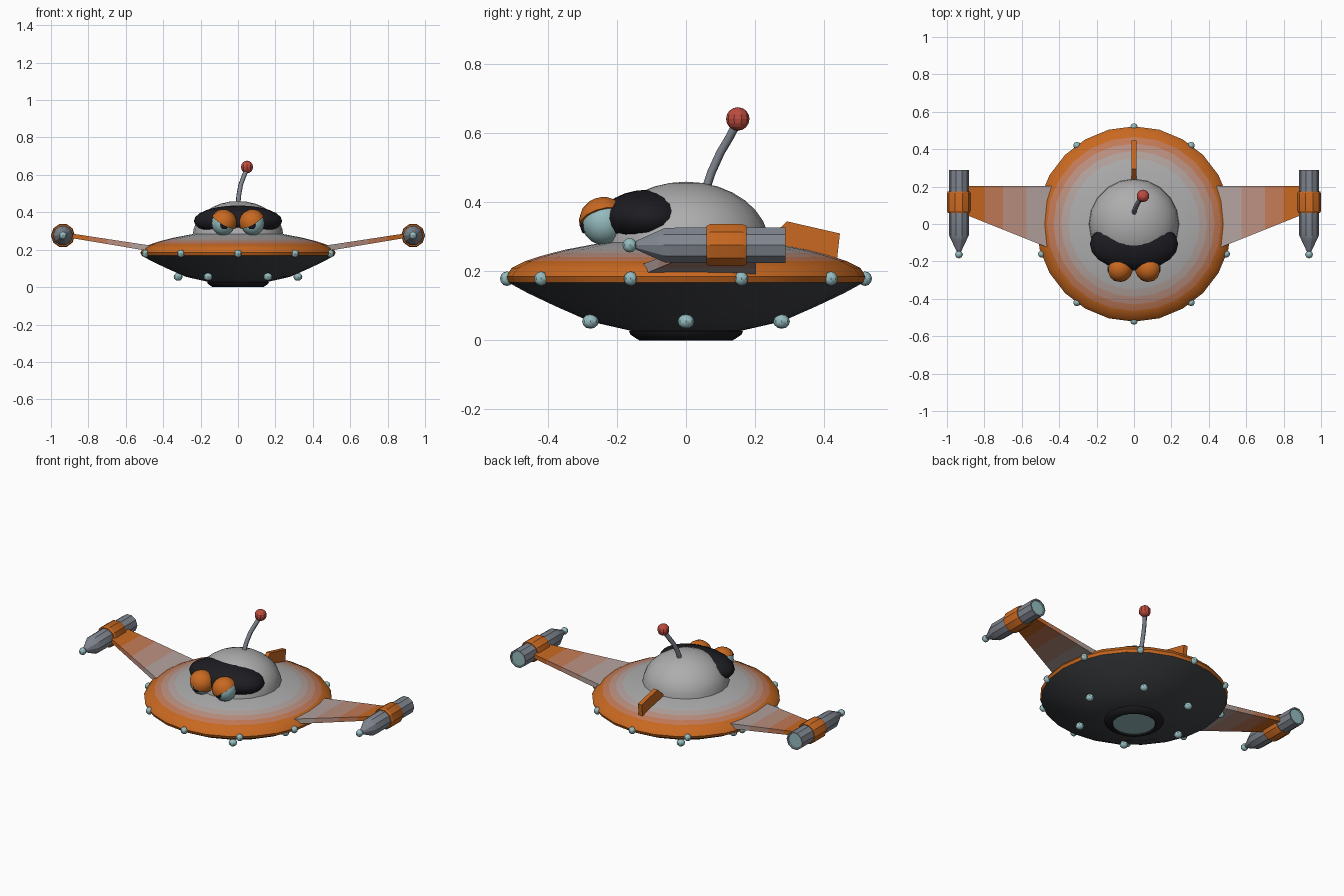
import bpy, bmesh, math
from mathutils import Vector, Matrix

if "Cube" in bpy.data.objects:
    bpy.data.objects.remove(bpy.data.objects["Cube"])

def mat(name, c):
    m = bpy.data.materials.new(name)
    m.diffuse_color = (*c, 1)
    m.use_nodes = True
    m.node_tree.nodes["Principled BSDF"].inputs["Base Color"].default_value = m.diffuse_color
    return m

ORANGE_RGB, SILVER_RGB = Vector((.58, .14, .015)), Vector((.42, .42, .42))
def blend(t):
    return mat("blend_%d" % (t * 100), ORANGE_RGB.lerp(SILVER_RGB, t))

ORANGE, SILVER = mat("orange", ORANGE_RGB), mat("silver", SILVER_RGB)
MIX1, MIX2, MIX3 = blend(.2), blend(.5), blend(.8)
STEEL = mat("steel", (.22, .24, .28))
DARK = mat("dark_hull", (.055, .058, .065))
BLACK = mat("black", (.012, .012, .016))
TEAL = mat("pale_teal", (.3, .5, .52))
RED = mat("red", (.5, .07, .05))

def finish(bm, name, mats, angle):
    bmesh.ops.recalc_face_normals(bm, faces=bm.faces)
    me = bpy.data.meshes.new(name)
    bm.to_mesh(me)
    bm.free()
    for m in mats:
        me.materials.append(m)
    if angle:
        for p in me.polygons:
            p.use_smooth = True
        me.set_sharp_from_angle(angle=math.radians(angle))
    ob = bpy.data.objects.new(name, me)
    bpy.context.collection.objects.link(ob)
    return ob

def lathe(name, profile, n, strips, matrix=Matrix(), angle=35):
    """Spin (r, z) points about z; strips gives one material per profile segment."""
    bm = bmesh.new()
    mats = list(dict.fromkeys(strips))
    rings = []
    for r, z in profile:
        k = n if r > 0 else 1
        rings.append([bm.verts.new((r * math.cos(2 * math.pi * i / n),
                                    r * math.sin(2 * math.pi * i / n), z)) for i in range(k)])
    for a, b, m in zip(rings, rings[1:], strips):
        for i in range(n):
            j = (i + 1) % n
            quad = [a[i % len(a)], a[j % len(a)], b[j % len(b)], b[i % len(b)]]
            f = bm.faces.new(list(dict.fromkeys(quad)))
            f.material_index = mats.index(m)
    bm.transform(matrix)
    return finish(bm, name, mats, angle)

def ball(name, loc, size, m, u=12, v=8, angle=60):
    bm = bmesh.new()
    bmesh.ops.create_uvsphere(bm, u_segments=u, v_segments=v, radius=1)
    bm.transform(Matrix.Translation(loc) @ Matrix.Diagonal((*size, 1)))
    return finish(bm, name, [m], angle)

def loft(name, sections, mats):
    """Join four-cornered sections into a closed solid, one material per span."""
    bm = bmesh.new()
    rings = [[bm.verts.new(p) for p in s] for s in sections]
    for k, (a, b) in enumerate(zip(rings, rings[1:])):
        for i in range(4):
            j = (i + 1) % 4
            bm.faces.new((a[i], a[j], b[j], b[i])).material_index = k
    bm.faces.new(rings[0])
    bm.faces.new(rings[-1]).material_index = len(mats) - 1
    return finish(bm, name, mats, 0)

# Saucer hull, dark below and orange rim fading to silver on top
lathe("saucer_hull",
      [(0, .025), (.15, .026), (.278, .055), (.38, .10), (.46, .138), (.515, .168),
       (.522, .185), (.505, .21), (.465, .23), (.43, .242), (.39, .253), (.35, .263),
       (.24, .284), (0, .29)], 24,
      [DARK] * 5 + [ORANGE] * 3 + [MIX1, MIX2, MIX3, SILVER, SILVER])

# Bottom port with a recessed glass disc
lathe("bottom_port", [(.15, .035), (.165, .026), (.16, .016), (.135, 0), (.122, 0), (.118, .008), (0, .008)],
      20, [BLACK] * 5 + [TEAL])

# Cabin dome and the dark face mask
arc = [(.242 * math.cos(a), .275 + .185 * math.sin(a)) for a in [math.pi / 16 * i for i in range(8)]]
lathe("cabin_dome", arc + [(0, .46)], 20, [SILVER] * 8, angle=60)
ball("face_mask", (0, -.108, .354), (.236, .14, .083), BLACK, 20, 12)

# Rim and belly lights
for i in range(10):
    a = math.radians(18 + 36 * i)
    ball("rim_light", (.519 * math.cos(a), .519 * math.sin(a), .179), (.02, .02, .021), TEAL, 8, 6, 40)
for i in range(6):
    a = math.radians(60 * i)
    ball("belly_light", (.32 * math.cos(a), .32 * math.sin(a), .055), (.024, .024, .021), TEAL, 8, 6, 40)

# Eyes with slanted lids
for s in (-1, 1):
    c = Vector((s * .079, -.238, .342))
    ball("eyeball", c, (.064, .064, .066), TEAL, 14, 10)
    look = Vector((-s * .12, -1, -.12)).normalized()
    ball("pupil", c + look * .058, (.024, .011, .026), BLACK, 10, 6)
    lid_dir = Vector((-s * .48, -.22, .85)).normalized()
    m = Matrix.Translation(c + lid_dir * .008) @ lid_dir.to_track_quat('Z', 'Y').to_matrix().to_4x4()
    lid = [(.071 * math.cos(math.pi / 10 * i), .066 * math.sin(math.pi / 10 * i)) for i in range(5)]
    lathe("eyelid", [(0, 0)] + lid + [(0, .066)], 14, [ORANGE] * 6, m, 60)

# Antenna
cu = bpy.data.curves.new("antenna_stem", 'CURVE')
cu.dimensions = '3D'
cu.bevel_depth = .013
cu.bevel_resolution = 1
cu.use_fill_caps = True
sp = cu.splines.new('POLY')
path = [(0, .058, .44), (.004, .075, .49), (.014, .1, .545), (.028, .124, .585), (.046, .148, .63)]
sp.points.add(len(path) - 1)
for p, q in zip(sp.points, path):
    p.co = (*q, 1)
cu.materials.append(STEEL)
bpy.context.collection.objects.link(bpy.data.objects.new("antenna_stem", cu))
ball("antenna_tip", (.048, .15, .642), (.034, .034, .034), RED, 10, 8, 20)

# Tail fin
fin = [(.2, .26), (.293, .345), (.446, .31), (.436, .22)]
loft("tail_fin", [[(x, y, z) for y, z in fin] for x in (-.013, .013)], [ORANGE])

# Wings and engine pods
for s in (-1, 1):
    sections = []
    for t in (0, .35, .6, .8, 1):
        x, front = .4 + .5 * t, -.15 + .2 * t
        top, bottom = .212 + .076 * t, .18 + .084 * t
        sections.append([(s * x, front, bottom), (s * x, .203, bottom),
                         (s * x, .203, top), (s * x, front, top)])
    loft("wing", sections, [MIX3, MIX2, MIX1, ORANGE])

    pod = Matrix.Translation((s * .936, 0, .276)) @ Matrix.Rotation(-math.pi / 2, 4, 'X')
    lathe("engine_pod",
          [(0, -.15), (.013, -.145), (.04, -.088), (.053, -.06), (.054, .06), (.059, .06), (.064, .07),
           (.064, .163), (.059, .175), (.054, .175), (.054, .288), (.046, .288), (.044, .282), (0, .282)], 10,
          [STEEL] * 4 + [ORANGE] * 5 + [STEEL] * 2 + [TEAL] * 2, pod, 25)
    ball("pod_nose_light", (s * .936, -.163, .276), (.021, .021, .021), TEAL, 8, 6, 40)
